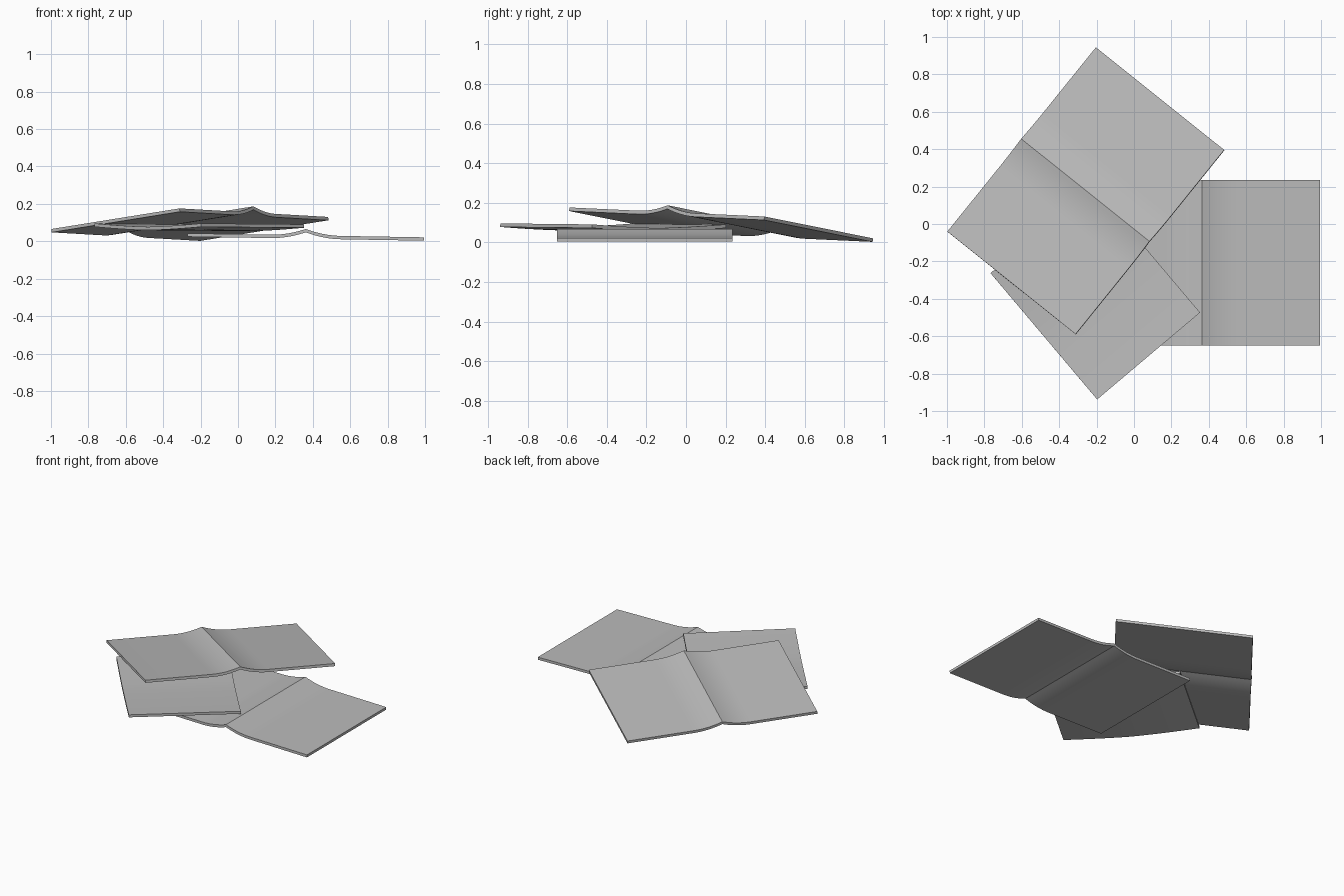
import bpy, bmesh, math

cube = bpy.data.objects.get("Cube")
if cube:
    bpy.data.objects.remove(cube, do_unlink=True)

THICK = 0.018

grey = bpy.data.materials.new("plain_grey")
grey.use_nodes = True
grey.diffuse_color = (0.5, 0.5, 0.5, 1)
grey.node_tree.nodes["Principled BSDF"].inputs["Base Color"].default_value = (0.5, 0.5, 0.5, 1)


def sheet(name, stations, height, width, location, rotation):
    """Thin sheet: a height profile along x, extruded along y, placed by its top."""
    top = [(x, height(x)) for x in stations]
    outline = top + [(x, z - THICK) for x, z in reversed(top)]
    bm = bmesh.new()
    face = bm.faces.new([bm.verts.new((x, -width / 2, z)) for x, z in outline])
    res = bmesh.ops.extrude_face_region(bm, geom=[face])
    moved = [v for v in res["geom"] if isinstance(v, bmesh.types.BMVert)]
    bmesh.ops.translate(bm, verts=moved, vec=(0, width, 0))
    bmesh.ops.recalc_face_normals(bm, faces=bm.faces)
    mesh = bpy.data.meshes.new(name)
    bm.to_mesh(mesh)
    bm.free()
    mesh.materials.append(grey)
    obj = bpy.data.objects.new(name, mesh)
    bpy.context.collection.objects.link(obj)
    obj.location, obj.rotation_euler = location, rotation
    bpy.ops.object.select_all(action='DESELECT')
    obj.select_set(True)
    bpy.context.view_layer.objects.active = obj
    bpy.ops.object.shade_smooth_by_angle(angle=math.radians(20))
    return obj


# Ridged sheets: flat wings sweeping up to a sharp central ridge
def ridge(x):
    return 0.034 * max(0, 1 - abs(x) / 0.19) ** 2


half = [0.19 * i / 8 for i in range(1, 9)] + [0.633]
ridge_stations = [-x for x in reversed(half)] + [0] + half

sheet("lower_ridged_sheet", ridge_stations, ridge, 0.885,
      (0.362, -0.208, 0.032), (0, 0.017, 0))
sheet("upper_ridged_sheet", ridge_stations, ridge, 0.885,
      (-0.258, 0.178, 0.098), (-0.125, 0.036, 0.892))


# Middle sheet: a shallow valley
def valley(x):
    return -0.018 * (1 - (abs(x) / 0.442) ** 1.5)


valley_stations = [0.442 * i / 8 for i in range(-8, 9)]
sheet("middle_curved_sheet", valley_stations, valley, 0.72,
      (-0.207, -0.368, 0.093), (0.007, 0, 2.272))
